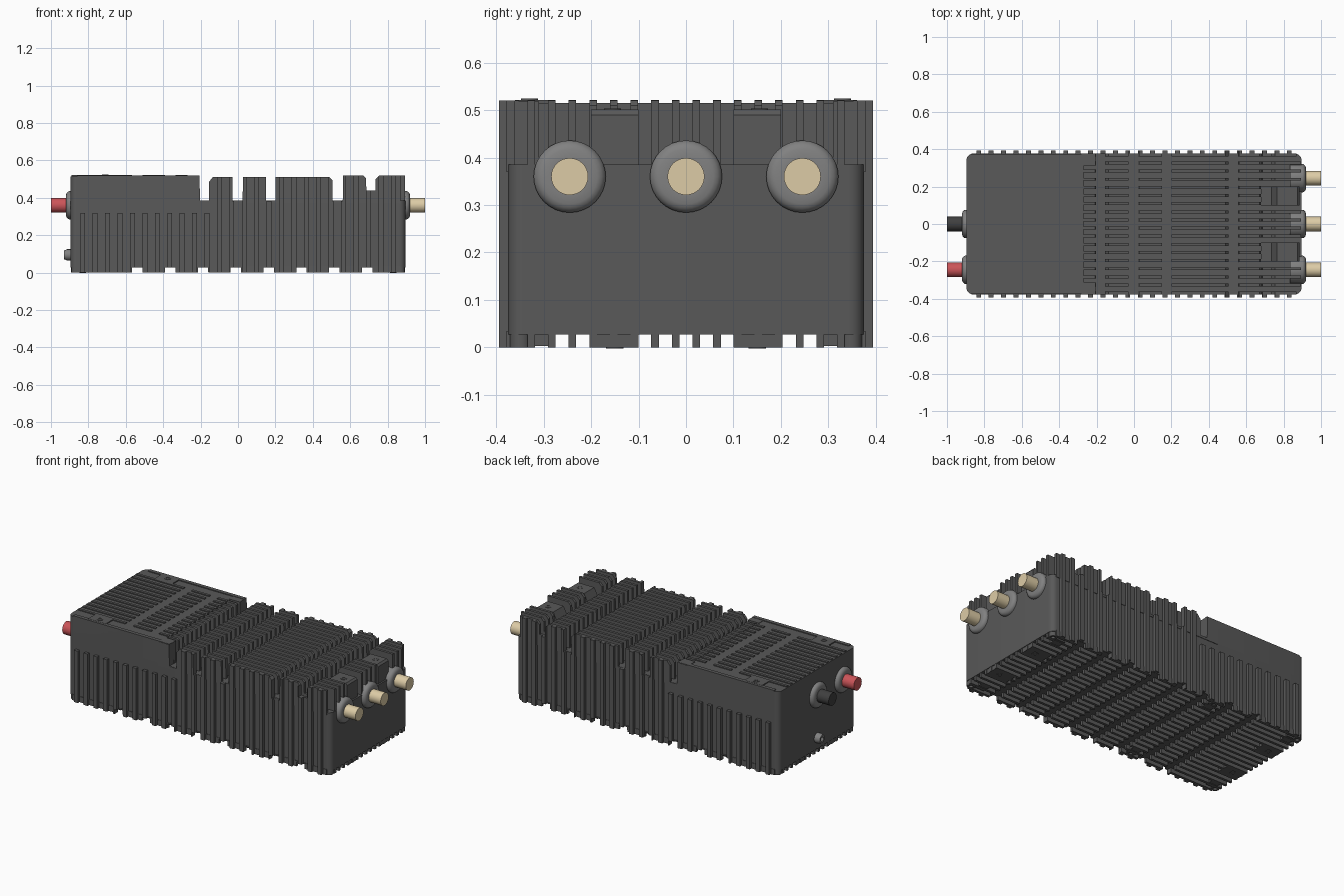
import bpy, bmesh, math
from mathutils import Vector

if "Cube" in bpy.data.objects:
    bpy.data.objects.remove(bpy.data.objects["Cube"])

def material(name, c):
    m = bpy.data.materials.new(name)
    m.diffuse_color = (*c, 1)
    m.use_nodes = True
    m.node_tree.nodes["Principled BSDF"].inputs["Base Color"].default_value = m.diffuse_color
    return m

DARK = material("dark_grey", (0.1, 0.1, 0.1))
BLACK = material("black", (0.05, 0.05, 0.05))
GREY = material("ring_grey", (0.22, 0.22, 0.22))
RED = material("red", (0.6, 0.09, 0.1))
TAN = material("tan", (0.72, 0.6, 0.38))

def finish(bm, name, mat, smooth=False):
    bmesh.ops.recalc_face_normals(bm, faces=bm.faces)
    me = bpy.data.meshes.new(name)
    bm.to_mesh(me)
    bm.free()
    ob = bpy.data.objects.new(name, me)
    bpy.context.collection.objects.link(ob)
    me.materials.append(mat)
    if smooth:
        bpy.ops.object.select_all(action='DESELECT')
        ob.select_set(True)
        bpy.context.view_layer.objects.active = ob
        bpy.ops.object.shade_smooth_by_angle(angle=math.radians(35))
    return ob

def prism(bm, outline, y0, y1):
    """Extrude an x-z outline along y."""
    a = [bm.verts.new((x, y0, z)) for x, z in outline]
    b = [bm.verts.new((x, y1, z)) for x, z in outline]
    bm.faces.new(a)
    bm.faces.new(b[::-1])
    for i in range(len(a)):
        j = (i + 1) % len(a)
        bm.faces.new((a[i], a[j], b[j], b[i]))

def box(bm, x0, x1, y0, y1, z0, z1):
    prism(bm, [(x0, z0), (x1, z0), (x1, z1), (x0, z1)], y0, y1)

def clip(line, x0, x1):
    """Part of a left-to-right polyline between x0 and x1."""
    def at(x):
        for (xa, za), (xb, zb) in zip(line, line[1:]):
            if xa <= x <= xb:
                return za + (zb - za) * (x - xa) / (xb - xa)
        return line[-1][1]
    return [(x0, at(x0))] + [p for p in line if x0 < p[0] < x1] + [(x1, at(x1))]

def fin(bm, x0, x1, y, w, low, high):
    prism(bm, clip(low, x0, x1) + clip(high, x0, x1)[::-1], y - w / 2, y + w / 2)

def flat(z):
    return [(-2, z), (2, z)]

def slab(name, x0, x1, z0, z1, corners):
    """Block with rounded upright corners at the given x ends."""
    bm = bmesh.new()
    box(bm, x0, x1, -0.375, 0.375, z0, z1)
    es = [e for e in bm.edges if abs(e.verts[0].co.z - e.verts[1].co.z) > 0.01
          and any(abs(e.verts[0].co.x - c) < 1e-4 for c in corners)]
    bmesh.ops.bevel(bm, geom=es, offset=0.032, segments=6, profile=0.5, affect='EDGES')
    return finish(bm, name, DARK, True)

def lathe(name, profile, origin, axis, mat, seg=32):
    """Spin (distance, radius) points about an axis through origin."""
    bm = bmesh.new()
    q = Vector((0, 0, 1)).rotation_difference(Vector(axis))
    rings = [[bm.verts.new(Vector(origin) + q @ Vector((r * math.cos(2 * math.pi * i / seg),
              r * math.sin(2 * math.pi * i / seg), d))) for i in range(seg)] for d, r in profile]
    for a, b in zip(rings, rings[1:]):
        for i in range(seg):
            j = (i + 1) % seg
            bm.faces.new((a[i], a[j], b[j], b[i]))
    bm.faces.new(rings[0])
    bm.faces.new(rings[-1][::-1])
    return finish(bm, name, mat, True)

# Silhouettes of the upper and lower cooling fins
TOP = [(-.3, .518), (-.215, .518), (-.205, .512), (-.204, .384), (-.156, .384), (-.155, .485),
       (-.135, .51), (-.03, .51), (-.029, .384), (.025, .384), (.026, .51), (.15, .51),
       (.151, .384), (.2, .384), (.201, .51), (.49, .51), (.505, .495), (.506, .384),
       (.56, .384), (.561, .52), (.67, .52), (.685, .505), (.686, .44), (.735, .44),
       (.736, .5), (.755, .52), (.895, .52)]
GAPS = [-.538 + .1755 * k for k in range(8)]
BOTTOM = [(-1, 0)]
for g in GAPS:
    BOTTOM += [(g - .028, 0), (g - .0275, .028), (g + .0275, .028), (g + .028, 0)]
BOTTOM.append((1, 0))
PITCH, THICK = .0435, .016
ROWS = [s * (PITCH / 2 + PITCH * k) for k in range(9) for s in (-1, 1)]

# Main body
slab("body_core", -.895, .895, .027, .385, (-.895, .895))
slab("raised_cover", -.895, -.27, .38, .515, (-.895,))

# Top and bottom fins running lengthwise
top, low, cover = bmesh.new(), bmesh.new(), bmesh.new()
for y in ROWS:
    edge = abs(y) > .36
    under_block = .1 < abs(y) < .2
    fin(top, -.28, .68 if under_block else (.868 if edge else .893), y, THICK, flat(.37), TOP)
    end = .868 if edge else .893
    fin(low, -end, end, y, THICK, BOTTOM, flat(.035))
    # Shallow ribs on the cover, with two plain cross bands
    if abs(y) < .31:
        for x0, x1 in ((-.89, -.566), (-.51, -.39), (-.334, -.27)):
            box(cover, x0, x1, y - THICK / 2, y + THICK / 2, .51, .521)
# Cover borders and screw pads
for s in (-1, 1):
    ya, yb = sorted((s * .352, s * .375))
    box(cover, -.862, -.205, ya, yb, .38, .52)
    ya, yb = sorted((s * .31, s * .36))
    box(cover, -.28, -.205, ya, yb, .38, .518)
    ya, yb = sorted((s * .285, s * .36))
    box(cover, -.77, -.65, ya, yb, .51, .521)
finish(top, "top_fins", DARK)
finish(low, "bottom_fins", DARK)
finish(cover, "cover_ribs", DARK)

# Upright side fins, short under the cover
side = bmesh.new()
for k in range(26):
    x = -.83 + .0664 * k
    for s in (-1, 1):
        fin(side, x - .013, x + .013, s * .382, .024, BOTTOM, flat(.32) if x < -.15 else TOP)
finish(side, "side_fins", DARK)

# Mounting blocks on top, pads below
block = bmesh.new()
for s in (-1, 1):
    ya, yb = sorted((s * .1, s * .2))
    prism(block, [(.68, .37), (.885, .37), (.885, .49), (.875, .501), (.765, .501),
                  (.735, .44), (.68, .44)], ya, yb)
    box(block, .75, .89, ya, yb, 0, .035)
    box(block, -.89, -.76, ya, yb, 0, .035)
    ya, yb = sorted((s * .29, s * .345))
    for x in (-.83, -.27, .81):
        box(block, x - .03, x + .03, ya, yb, .003, .035)
finish(block, "mounting_blocks", DARK)

# Screws
def screw(name, x, y, z, r, h, up):
    lathe(name, [(0, r), (h, r), (h, r * .5), (h * .6, r * .5)], (x, y, z), (0, 0, up), DARK, 20)

for s in (-1, 1):
    screw("block_screw", .83, s * .155, .49, .018, .013, 1)
    screw("cover_screw", -.71, s * .33, .51, .018, .014, 1)
    for x in (-.868, -.27, .868):
        screw("base_screw", x, s * .348, .042, .023, .042, -1)
    for x in (-.83, .83):
        screw("pad_screw", x, s * .15, .03, .018, .032, -1)

# Sockets: rounded collar with a coloured pin
COLLAR = [(-.06, .076), (.008, .076), (.016, .073), (.022, .067), (.026, .058), (.026, .039), (.0, .039)]

def socket(name, side, y, mat):
    o, a = (side * .893, y, .36), (side, 0, 0)
    lathe(name + "_collar", COLLAR, o, a, GREY)
    lathe(name + "_pin", [(-.02, .039), (.107, .039)], o, a, mat)

for i, y in enumerate((-.245, 0, .245)):
    socket("output_%d" % i, 1, y, TAN)
socket("input_red", -1, -.245, RED)
socket("input_black", -1, 0, BLACK)
# Small lower socket
lathe("small_socket", [(-.02, .03), (.02, .03), (.036, .024), (.036, .013), (.01, .013)],
      (-.893, 0, .095), (-1, 0, 0), GREY)
